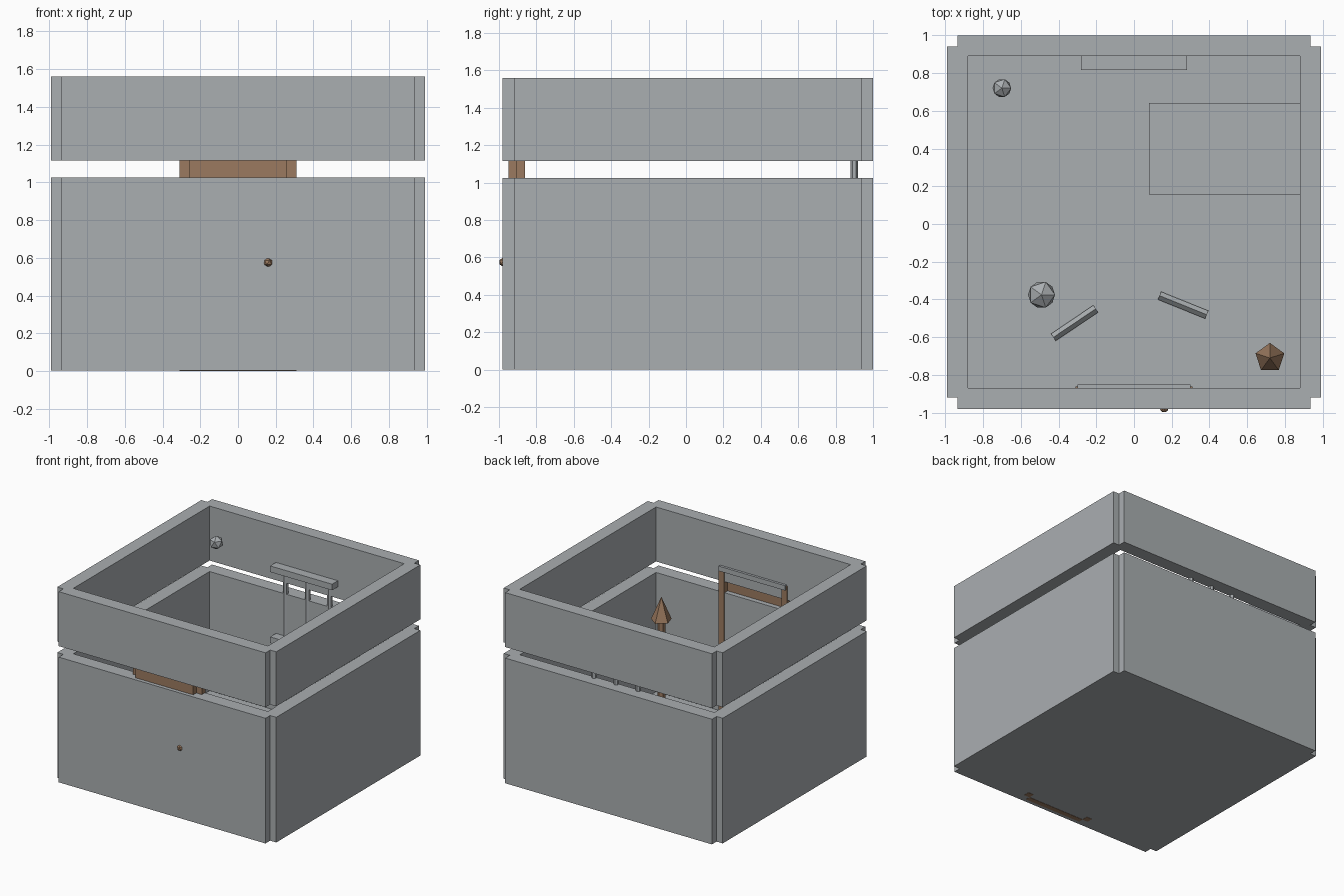
import bpy
from math import radians

cube = bpy.data.objects.get("Cube")
if cube:
    bpy.data.objects.remove(cube, do_unlink=True)


def material(name, rgb):
    m = bpy.data.materials.new(name)
    m.use_nodes = True
    m.diffuse_color = (*rgb, 1)
    m.node_tree.nodes["Principled BSDF"].inputs["Base Color"].default_value = (*rgb, 1)
    return m


STONE = material("stone_grey", (0.40, 0.425, 0.44))
WOOD = material("wood_brown", (0.33, 0.195, 0.115))


def finish(name, mat):
    ob = bpy.context.object
    ob.name = name
    ob.data.materials.append(mat)
    return ob


def box(name, mat, x, y, z):
    """Box from its (low, high) range on each axis."""
    bpy.ops.mesh.primitive_cube_add(size=1, location=[sum(r) / 2 for r in (x, y, z)])
    ob = finish(name, mat)
    ob.scale = [r[1] - r[0] for r in (x, y, z)]
    return ob


def ball(name, mat, radius, location):
    bpy.ops.mesh.primitive_ico_sphere_add(subdivisions=1, radius=radius, location=location)
    return finish(name, mat)


def rod(name, mat, sides, radius, x, y, z, tip=None):
    """Upright rod, or a cone when a tip radius is given."""
    bpy.ops.mesh.primitive_cone_add(
        vertices=sides, radius1=radius, radius2=radius if tip is None else tip,
        depth=z[1] - z[0], location=(x, y, sum(z) / 2))
    return finish(name, mat)


# Two rings of overlapping walls with an open slot between them
for level, z in (("lower", (0.002, 1.025)), ("upper", (1.115, 1.56))):
    box(level + "_front_wall", STONE, (-0.935, 0.935), (-0.98, -0.87), z)
    box(level + "_back_wall", STONE, (-0.935, 0.935), (0.89, 1.0), z)
    box(level + "_left_wall", STONE, (0.88, 0.99), (-0.92, 0.94), z)
    box(level + "_right_wall", STONE, (-0.99, -0.88), (-0.92, 0.94), z)

# Floor and bed
box("floor", STONE, (-0.9, 0.9), (-0.9, 0.92), (0.002, 0.05))
box("bed", STONE, (0.08, 0.89), (0.155, 0.64), (0.05, 0.27))

# Door with posts, lintel and knob
box("door", WOOD, (-0.26, 0.26), (-0.95, -0.91), (0, 1.2))
for side, s in (("left", 1), ("right", -1)):
    box(side + "_door_post", WOOD, sorted((0.26 * s, 0.31 * s)), (-0.91, -0.86), (0, 1.23))
box("door_lintel", STONE, (-0.30, 0.30), (-0.93, -0.85), (1.2, 1.24))
ball("door_knob", WOOD, 0.026, (0.16, -0.975, 0.575))

# Barred window on the back wall
box("window_sill", STONE, (-0.28, 0.28), (0.815, 0.93), (0.63, 0.68))
box("window_head", STONE, (-0.28, 0.28), (0.815, 0.93), (1.21, 1.26))
for i in (-1, 0, 1):
    rod("window_bar", STONE, 6, 0.02, 0.2 * i, 0.9, (0.66, 1.23))

# Standing torch in the front corner
rod("torch_pole", WOOD, 6, 0.03, 0.72, -0.71, (0.05, 0.75))
rod("torch_head", WOOD, 5, 0.08, 0.72, -0.71, (0.74, 0.93), tip=0)

# Skull, loose bones and the round ornament in the back corner
ball("skull", STONE, 0.08, (-0.49, -0.375, 0.13))
ball("corner_ornament", STONE, 0.055, (-0.70, 0.72, 1.375))
for x, y, yaw in ((-0.315, -0.525, 34), (0.26, -0.43, -22)):
    bone = box("bone", STONE, (x - 0.135, x + 0.135), (y - 0.016, y + 0.016), (0.055, 0.087))
    bone.rotation_euler = (radians(45), 0, radians(yaw))
